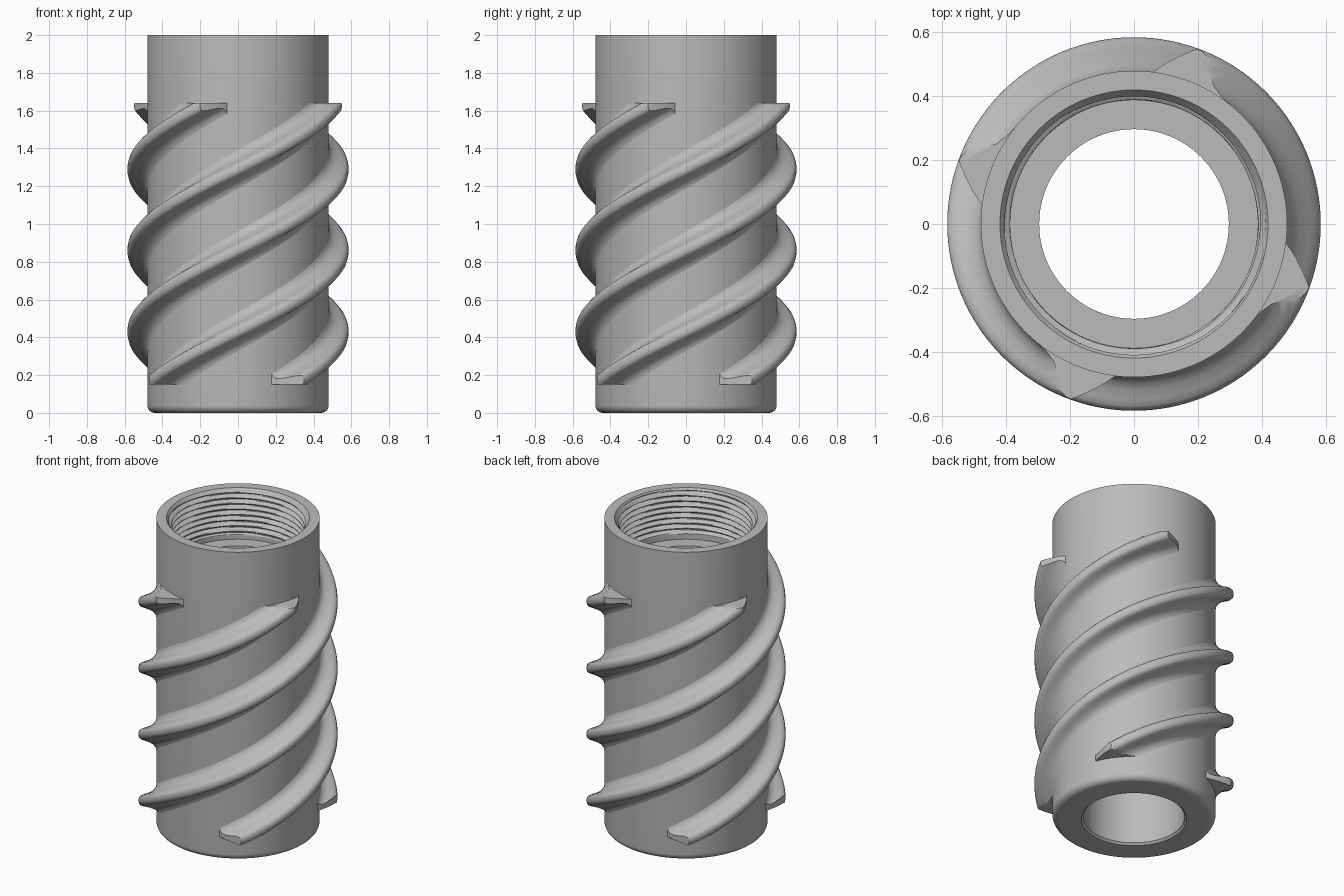
import bpy
import bmesh
from math import sin, cos, pi, radians

cube = bpy.data.objects.get("Cube")
if cube:
    bpy.data.objects.remove(cube, do_unlink=True)

SEGMENTS = 128
LEAD = 1.72            # height gained by a rib in one full turn
BODY_R, CREST_R = 0.48, 0.585

metal = bpy.data.materials.new("plain grey")
metal.use_nodes = True
grey = (0.5, 0.5, 0.5, 1)
metal.diffuse_color = grey
metal.node_tree.nodes["Principled BSDF"].inputs["Base Color"].default_value = grey


def finish(bm, name):
    bmesh.ops.recalc_face_normals(bm, faces=bm.faces)
    mesh = bpy.data.meshes.new(name)
    bm.to_mesh(mesh)
    bm.free()
    mesh.materials.append(metal)
    obj = bpy.data.objects.new(name, mesh)
    bpy.context.collection.objects.link(obj)
    bpy.ops.object.select_all(action='DESELECT')
    obj.select_set(True)
    bpy.context.view_layer.objects.active = obj
    bpy.ops.object.shade_smooth_by_angle(angle=radians(32))
    return obj


def bridge(bm, a, b):
    for i in range(len(a)):
        j = (i + 1) % len(a)
        bm.faces.new((a[i], a[j], b[j], b[i]))


def thread_radius(z, angle):
    # internal screw thread, opened by a lead-in chamfer at the mouth
    pitch, top, bottom = 0.036, 1.96, 1.71
    wave = 0.5 + 0.5 * sin(2 * pi * z / pitch - angle)
    fade = max(0, min(1, (z - bottom) / 0.02))
    return max(0.388 + 0.026 * wave * fade, 0.42 - (2 - z) * 0.03 / (2 - top))


# Hollow body: outer wall, rounded foot, bore, step and threaded socket
profile = [(0.42, 2), (BODY_R, 2), (BODY_R, 0.04)]
profile += [(0.44 + 0.04 * cos(a), 0.04 - 0.04 * sin(a))
            for a in (pi / 12 * i for i in range(1, 7))]
profile += [(0.31, 0), (0.297, 0.013), (0.297, 1.68)]
profile += [(None, 1.68 + 0.32 * i / 72) for i in range(72)]

bm = bmesh.new()
rows = []
for r, z in profile:
    row = []
    for i in range(SEGMENTS):
        a = 2 * pi * i / SEGMENTS
        radius = thread_radius(z, a) if r is None else r
        row.append(bm.verts.new((radius * cos(a), radius * sin(a), z)))
    rows.append(row)
for a, b in zip(rows, rows[1:] + rows[:1]):
    bridge(bm, a, b)
finish(bm, "hollow_body")

# Rib section as (half height, radius), mirrored about its centre line
half = [(0.115, 0.46), (0.11, 0.478), (0.085, 0.484), (0.065, 0.498),
        (0.051, 0.52), (0.041, 0.55), (0.034, 0.57), (0.023, 0.581),
        (0.008, CREST_R)]
section = half + [(-h, r) for h, r in reversed(half)]


def make_rib(index):
    bm = bmesh.new()
    steps = 110
    start, end = radians(-53.2), radians(249.9)
    rings = []
    for i in range(steps + 1):
        t = i / steps
        # the ends are slanted, so the root runs on further than the crest
        slant = radians(-15 + 28 * t)
        ring = []
        for h, r in section:
            a = start + (end - start) * t + slant * (CREST_R - r) / (CREST_R - BODY_R)
            z = 0.43 + LEAD * a / (2 * pi) + h
            a += index * pi / 2
            ring.append(bm.verts.new((r * cos(a), r * sin(a), z)))
        rings.append(ring)
    for a, b in zip(rings, rings[1:]):
        bridge(bm, a, b)
    caps = [bm.faces.new(rings[0]), bm.faces.new(rings[-1])]
    bmesh.ops.triangulate(bm, faces=caps)
    # trim both ends level
    for height, up in ((1.64, 1), (0.15, -1)):
        bmesh.ops.bisect_plane(bm, geom=bm.verts[:] + bm.edges[:] + bm.faces[:],
                               plane_co=(0, 0, height), plane_no=(0, 0, up),
                               clear_outer=True)
        rim = [e for e in bm.edges if e.is_boundary]
        bmesh.ops.holes_fill(bm, edges=rim, sides=0)
    finish(bm, f"spiral_rib_{index + 1}")


# Four ribs spaced evenly round the body
for k in range(4):
    make_rib(k)
